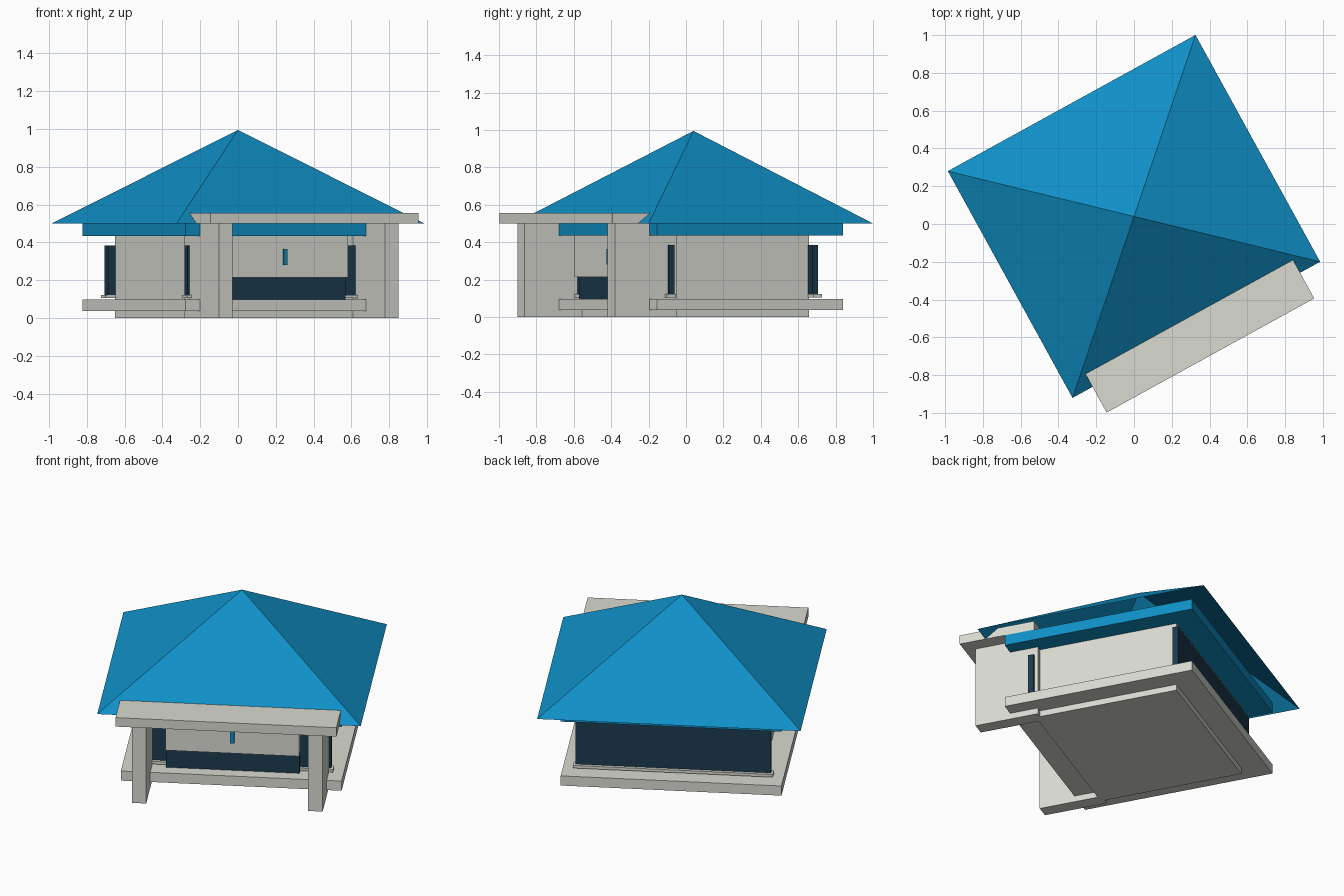
import bpy, bmesh, math
from mathutils import Matrix

if "Cube" in bpy.data.objects:
    bpy.data.objects.remove(bpy.data.objects["Cube"])

# The whole building is turned on its plot
PLACE = Matrix.Translation((0, 0.04, 0)) @ Matrix.Rotation(math.radians(28.8), 4, 'Z')


def material(name, rgb):
    m = bpy.data.materials.new(name)
    m.use_nodes = True
    m.diffuse_color = (*rgb, 1)
    m.node_tree.nodes["Principled BSDF"].inputs["Base Color"].default_value = (*rgb, 1)
    return m


grey = material("pale grey", (0.69, 0.71, 0.64))
blue = material("roof blue", (0.005, 0.28, 0.57))
glass = material("dark glass", (0.0116, 0.043, 0.078))


def finish(name, bm, mat):
    bmesh.ops.recalc_face_normals(bm, faces=bm.faces)
    mesh = bpy.data.meshes.new(name)
    bm.to_mesh(mesh)
    bm.free()
    mesh.materials.append(mat)
    ob = bpy.data.objects.new(name, mesh)
    bpy.context.collection.objects.link(ob)
    ob.matrix_world = PLACE
    return ob


def box(name, mat, x, y, z):
    """Box from (low, high) pairs along the building's own axes."""
    bm = bmesh.new()
    size = [b - a for a, b in (x, y, z)]
    mid = [(a + b) / 2 for a, b in (x, y, z)]
    bmesh.ops.create_cube(bm, size=1, matrix=Matrix.Translation(mid) @ Matrix.Diagonal((*size, 1)))
    return finish(name, bm, mat)


def centred(half):
    return (-half, half)


# Body, floor deck and eaves slab
box("body", grey, centred(0.507), centred(0.426), (0, 0.436))
box("floor_deck", grey, centred(0.627), centred(0.567), (0.037, 0.097))
box("eaves_slab", blue, centred(0.627), centred(0.567), (0.435, 0.5))

# Hipped roof, open underneath
bm = bmesh.new()
apex = bm.verts.new((0, 0, 0.995))
rim = [bm.verts.new((sx * 0.748, sy * 0.685, 0.5)) for sx, sy in ((-1, -1), (1, -1), (1, 1), (-1, 1))]
for i in range(4):
    bm.faces.new((rim[i], rim[(i + 1) % 4], apex))
roof = finish("roof", bm, blue)
if roof.data.polygons[0].normal.z < 0:
    roof.data.flip_normals()

# Porch slab on two deep piers
box("porch_slab", grey, centred(0.627), (-0.84, -0.39), (0.5, 0.556))
for side, name in ((-1, "right_pier"), (1, "left_pier")):
    box(name, grey, sorted((side * 0.46, side * 0.542)), (-0.777, -0.4), (0, 0.501))

# Wide windows with sills, front and back
for side, name in ((-1, "front"), (1, "back")):
    box(name + "_window", glass, centred(0.555), sorted((side * 0.42, side * 0.454)), (0.12, 0.385))
    box(name + "_sill", grey, centred(0.568), sorted((side * 0.42, side * 0.473)), (0.105, 0.122))

# Entrance bay with glazing below and a handle
box("entrance_panel", grey, centred(0.38), (-0.516, -0.42), (0.215, 0.437))
box("entrance_glazing", glass, centred(0.379), (-0.49, -0.42), (0.095, 0.216))
box("entrance_handle", blue, centred(0.012), (-0.524, -0.515), (0.28, 0.365))
